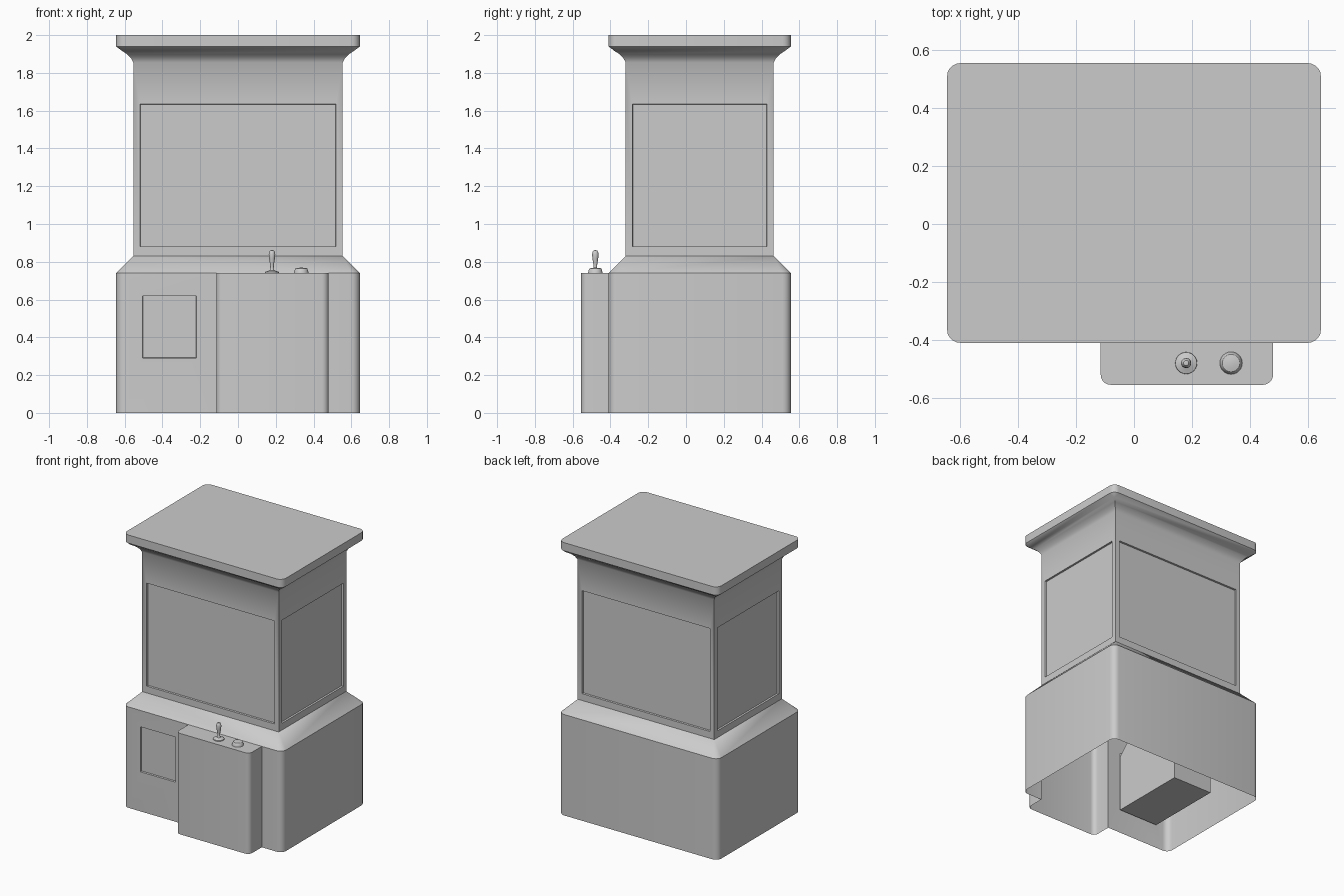
import bpy, bmesh, math
from mathutils import Vector

if "Cube" in bpy.data.objects:
    bpy.data.objects.remove(bpy.data.objects["Cube"])

CY = 0.0725   # y centre of the cabinet


def finish(bm, name):
    bmesh.ops.remove_doubles(bm, verts=bm.verts, dist=1e-4)
    me = bpy.data.meshes.new(name)
    bm.to_mesh(me)
    bm.free()
    ob = bpy.data.objects.new(name, me)
    bpy.context.collection.objects.link(ob)
    bpy.ops.object.select_all(action='DESELECT')
    bpy.context.view_layer.objects.active = ob
    ob.select_set(True)
    bpy.ops.object.shade_smooth_by_angle(angle=math.radians(32))
    return ob


def loft(bm, rings, closed=True):
    """Skin a stack of equally sized point rings."""
    vs = [[bm.verts.new(p) for p in r] for r in rings]
    n = len(vs[0])
    for a, b in zip(vs, vs[1:]):
        for i in range(n if closed else n - 1):
            j = (i + 1) % n
            bm.faces.new((a[i], a[j], b[j], b[i]))
    return vs


def round_rect(hx, hy, r, z, seg=5):
    pts = []
    for k, (sx, sy) in enumerate(((1, 1), (-1, 1), (-1, -1), (1, -1))):
        for i in range(seg + 1):
            a = math.pi / 2 * (k + i / seg)
            pts.append((sx * (hx - r) + r * math.cos(a),
                        CY + sy * (hy - r) + r * math.sin(a), z))
    return pts


def lathe(name, x, y, profile, n=24):
    bm = bmesh.new()
    loft(bm, [[(x + r * math.cos(2 * math.pi * i / n),
                y + r * math.sin(2 * math.pi * i / n), z) for i in range(n)]
              for r, z in profile])
    return finish(bm, name)


def recess(bm, face, place):
    """Inset a face, place its corners, then sink it as a panel."""
    bmesh.ops.inset_individual(bm, faces=[face], thickness=0.05)
    for v in face.verts:
        place(v.co)
    bm.normal_update()
    bmesh.ops.inset_individual(bm, faces=[face], thickness=0.003, depth=-0.012)


# Cabinet: base, sloping shoulder, window section, cove and roof slab
bm = bmesh.new()
# inset from the outer outline, corner radius, height
sections = [(0, .045, 0), (0, .045, .74), (.091, 0, .83), (.091, 0, 1.855),
            (.077, 0, 1.88), (.057, 0, 1.90), (.033, 0, 1.915),
            (0, .045, 1.94), (0, .045, 2.0)]
rings = loft(bm, [round_rect(.645 - d, .4825 - d, r, z) for d, r, z in sections])
bm.faces.new(rings[-1])
bmesh.ops.remove_doubles(bm, verts=bm.verts, dist=1e-4)
bm.normal_update()

# Four recessed windows
def place_window(co):
    co.z = 1.635 if co.z > 1.3 else 0.88

for f in [f for f in bm.faces
          if abs(f.normal.z) < .01 and .84 < f.calc_center_median().z < 1.8]:
    recess(bm, f, place_window)

# Split the base front, open it behind the console, sink the prize door
def front_faces():
    return [f for f in bm.faces if f.normal.y < -.99
            and f.calc_center_median().z < .5]

for cut in (-.115, .48):
    fs = front_faces()
    geom = set(fs)
    for f in fs:
        geom.update(f.edges)
        geom.update(f.verts)
    bmesh.ops.bisect_plane(bm, geom=list(geom), plane_co=Vector((cut, 0, 0)),
                           plane_no=Vector((1, 0, 0)))
    bm.normal_update()
fs = sorted(front_faces(), key=lambda f: f.calc_center_median().x)
door = fs[0]
bmesh.ops.delete(bm, geom=[fs[1]], context='FACES_ONLY')


def place_door(co):
    co.x = -.22 if co.x > -.35 else -.505
    co.z = .62 if co.z > .4 else .29

recess(bm, door, place_door)
finish(bm, "cabinet")

# Control console, open below and behind
bm = bmesh.new()
x0, x1, yb, yf, r = -.115, .48, -.41, -.555, .035
path = [(x0, yb)]
for cx, start in ((x0 + r, math.pi), (x1 - r, 1.5 * math.pi)):
    for i in range(6):
        a = start + math.pi / 2 * i / 5
        path.append((cx + r * math.cos(a), yf + r + r * math.sin(a)))
path.append((x1, yb))
rows = loft(bm, [[(x, y, z) for x, y in path] for z in (0, .74)], closed=False)
bm.faces.new(rows[1])
finish(bm, "control_console")

# Prize chute inside the base, seen from below
bm = bmesh.new()
chute = [(-.385, .16), (.19, .16), (.19, .74), (-.225, .74), (-.385, .58)]
sides = loft(bm, [[(x, y, z) for y, z in chute] for x in (-.52, -.20)])
for s in sides:
    bm.faces.new(s)
bmesh.ops.recalc_face_normals(bm, faces=bm.faces)
finish(bm, "prize_chute")

# Joystick and push button
lathe("joystick", .18, -.48,
      [(.038, .739), (.037, .746), (.022, .751), (.013, .755), (.009, .765),
       (.010, .785), (.015, .815), (.0175, .838), (.015, .852), (.009, .860),
       (0, .862)])
lathe("push_button", .335, -.48,
      [(.039, .739), (.038, .745), (.033, .762), (.030, .765), (.016, .768),
       (0, .769)])
